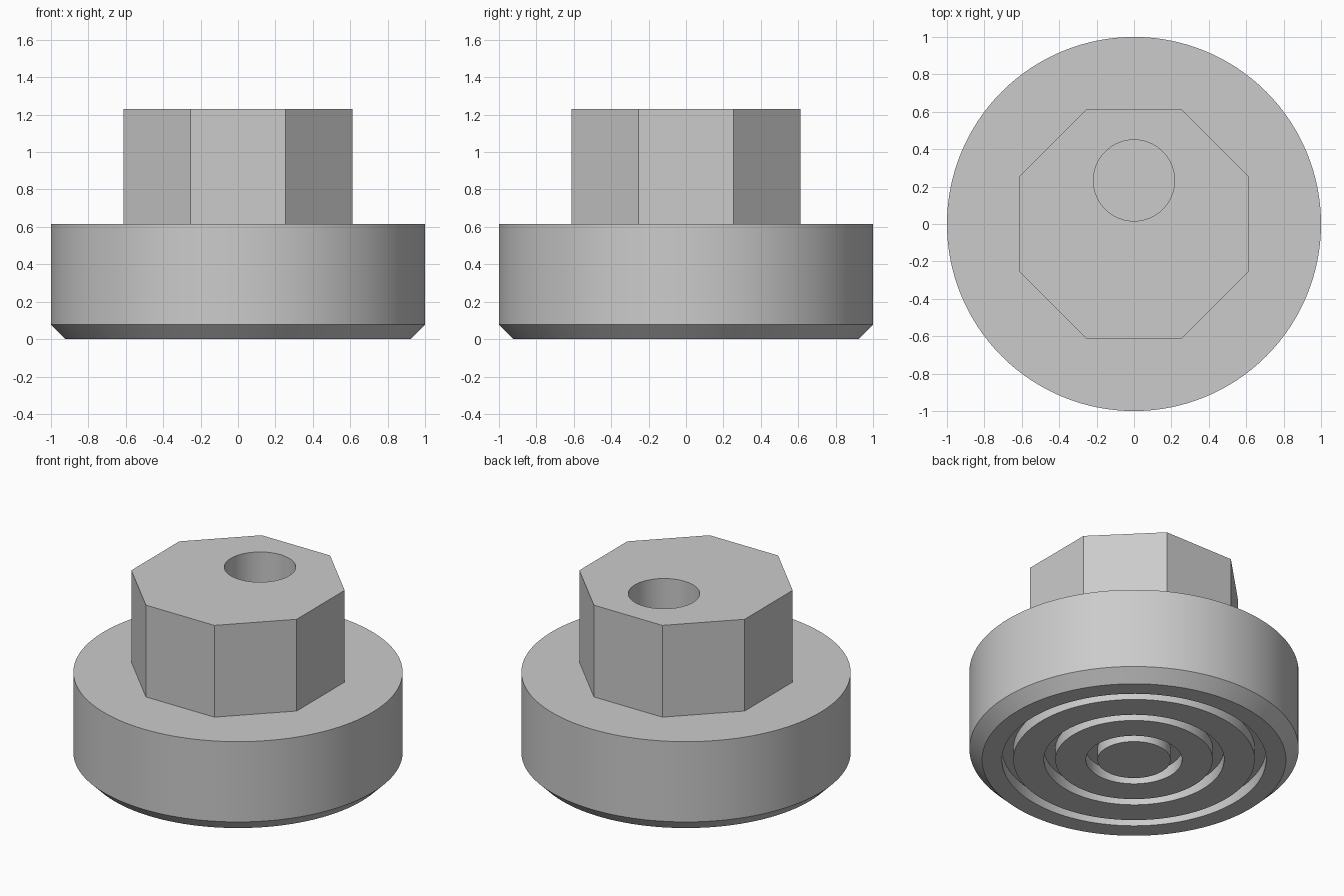
import bpy
import bmesh
import math

cube = bpy.data.objects.get("Cube")
if cube:
    bpy.data.objects.remove(cube, do_unlink=True)

SEGMENTS = 128
BASE_TOP, TOP = 0.615, 1.23
CHAMFER = 0.077
GROOVE_DEPTH = 0.077

grey = bpy.data.materials.new("light_grey")
grey.use_nodes = True
colour = (0.6, 0.6, 0.6, 1)
grey.diffuse_color = colour
grey.node_tree.nodes["Principled BSDF"].inputs["Base Color"].default_value = colour


def finish(bm, name):
    """Turn a bmesh into a named object with sharp edges kept."""
    bmesh.ops.recalc_face_normals(bm, faces=bm.faces)
    mesh = bpy.data.meshes.new(name)
    bm.to_mesh(mesh)
    bm.free()
    mesh.materials.append(grey)
    obj = bpy.data.objects.new(name, mesh)
    bpy.context.collection.objects.link(obj)
    bpy.ops.object.select_all(action="DESELECT")
    obj.select_set(True)
    bpy.context.view_layer.objects.active = obj
    bpy.ops.object.shade_smooth_by_angle(angle=math.radians(25))
    return obj


def ring(bm, radius, count, y=0, turn=0.0):
    """Closed loop of edges at the top height."""
    step = 2 * math.pi / count
    verts = [bm.verts.new((radius * math.cos(i * step + turn),
                           y + radius * math.sin(i * step + turn), TOP))
             for i in range(count)]
    return [bm.edges.new((verts[i - 1], verts[i])) for i in range(count)]


# Round base: lathed profile with ring grooves underneath and a chamfered rim
profile = [(0, 0)]
for inner, outer in ((0.222, 0.292), (0.478, 0.547), (0.733, 0.802)):
    profile += [(inner, 0), (inner, GROOVE_DEPTH), (outer, GROOVE_DEPTH), (outer, 0)]
profile += [(1 - CHAMFER, 0), (1, CHAMFER), (1, BASE_TOP), (0, BASE_TOP)]

bm = bmesh.new()
points = [bm.verts.new((r, 0, z)) for r, z in profile]
edges = [bm.edges.new(pair) for pair in zip(points, points[1:])]
bmesh.ops.spin(bm, geom=points + edges, cent=(0, 0, 0), axis=(0, 0, 1),
               angle=2 * math.pi, steps=SEGMENTS, use_duplicate=False)
bmesh.ops.remove_doubles(bm, verts=bm.verts, dist=0.0005)
finish(bm, "round_base")

# Octagonal spigot with an off-centre round hole
bm = bmesh.new()
octagon = ring(bm, 0.613 / math.cos(math.pi / 8), 8, turn=math.pi / 8)
hole = ring(bm, 0.217, 64, y=0.233)
walls = bmesh.ops.extrude_edge_only(bm, edges=octagon + hole)["geom"]
bmesh.ops.translate(bm, vec=(0, 0, BASE_TOP - TOP),
                    verts=[g for g in walls if isinstance(g, bmesh.types.BMVert)])
bmesh.ops.triangle_fill(bm, edges=octagon + hole, use_beauty=True, normal=(0, 0, 1))
finish(bm, "octagonal_spigot")
